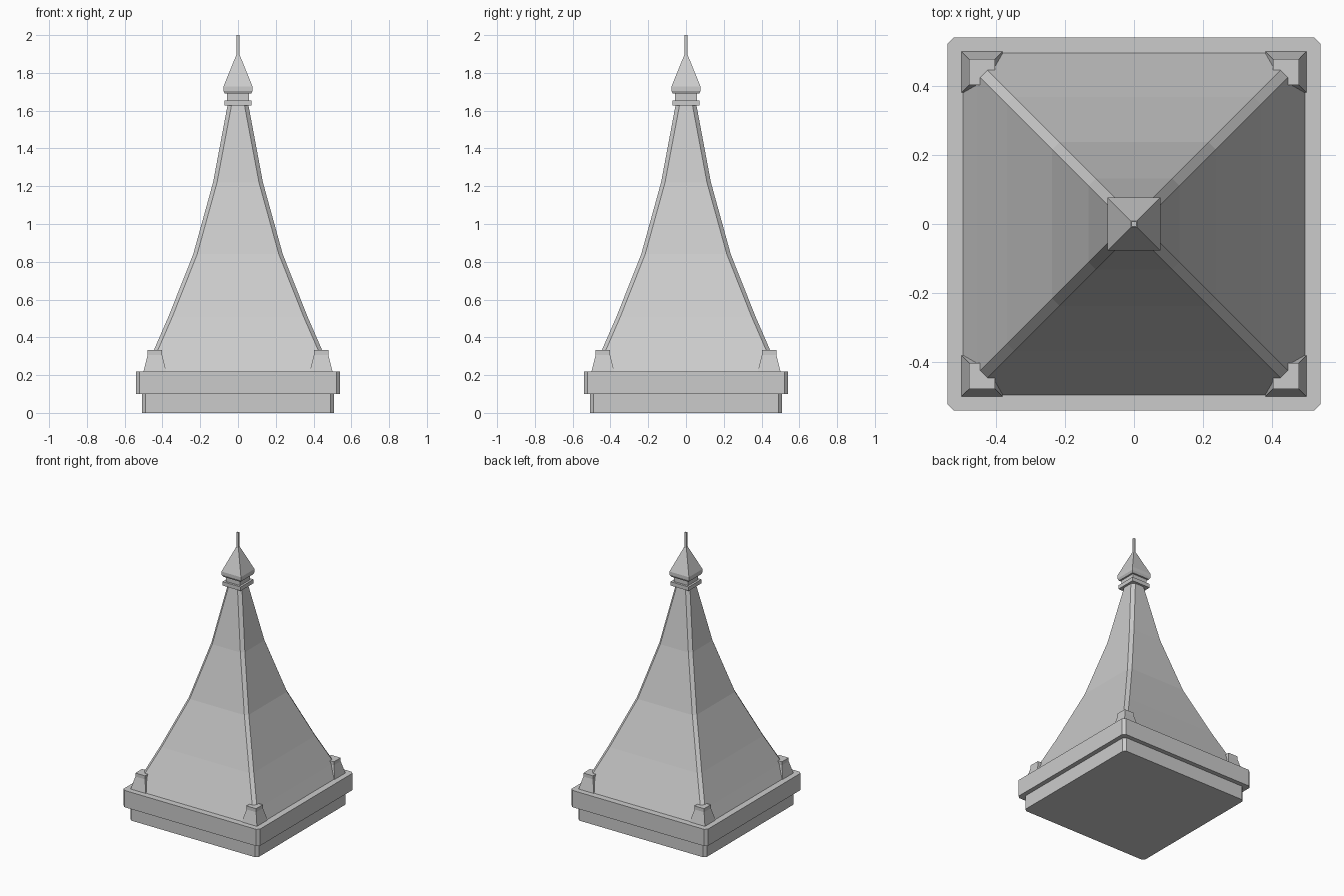
import bpy, bmesh

if "Cube" in bpy.data.objects:
    bpy.data.objects.remove(bpy.data.objects["Cube"])


def ring_points(half, cut):
    """Square outline, with corners cut off when cut > 0."""
    if cut <= 0:
        return [(half, -half), (half, half), (-half, half), (-half, -half)]
    pts = []
    x, y, a, b = half, half, half, half - cut
    for p, q in (((a, -b), (a, b)), ((b, a), (-b, a)),
                 ((-a, b), (-a, -b)), ((-b, -a), (b, -a))):
        pts += [p, q]
    return pts


def square_loft(name, profile, cut=0.0, centre=(0, 0)):
    """Stack square rings given as (half width, z) and cap both ends."""
    bm = bmesh.new()
    rings = []
    for half, z in profile:
        rings.append([bm.verts.new((centre[0] + x, centre[1] + y, z))
                      for x, y in ring_points(half, cut)])
    for lower, upper in zip(rings, rings[1:]):
        n = len(lower)
        for i in range(n):
            j = (i + 1) % n
            bm.faces.new((lower[i], lower[j], upper[j], upper[i]))
    bm.faces.new(rings[0][::-1])
    bm.faces.new(rings[-1])
    bmesh.ops.recalc_face_normals(bm, faces=bm.faces)
    mesh = bpy.data.meshes.new(name)
    bm.to_mesh(mesh)
    bm.free()
    obj = bpy.data.objects.new(name, mesh)
    bpy.context.collection.objects.link(obj)
    return obj


# Base: plinth and overhanging cornice, both with chamfered corners
square_loft("plinth", [(0.508, 0.0), (0.508, 0.1)], cut=0.018)
square_loft("cornice", [(0.54, 0.1), (0.54, 0.22)], cut=0.018)

# Flared roof with cut hip edges
square_loft("spire_roof", [(0.495, 0.22), (0.455, 0.31), (0.368, 0.51),
                           (0.237, 0.84), (0.132, 1.22), (0.055, 1.63)], cut=0.021)

# Tapered corner posts
for sx in (-1, 1):
    for sy in (-1, 1):
        square_loft("corner_post", [(0.06, 0.22), (0.038, 0.307), (0.038, 0.332)],
                    centre=(sx * 0.44, sy * 0.44))

# Finial: collar, neck, pointed cap and rod
square_loft("finial_collar", [(0.072, 1.627), (0.072, 1.655)])
square_loft("finial_neck", [(0.057, 1.655), (0.057, 1.692)])
square_loft("finial_cap", [(0.069, 1.69), (0.077, 1.705), (0.077, 1.728),
                           (0.009, 1.895)])
square_loft("finial_rod", [(0.007, 1.89), (0.007, 2.0)])
